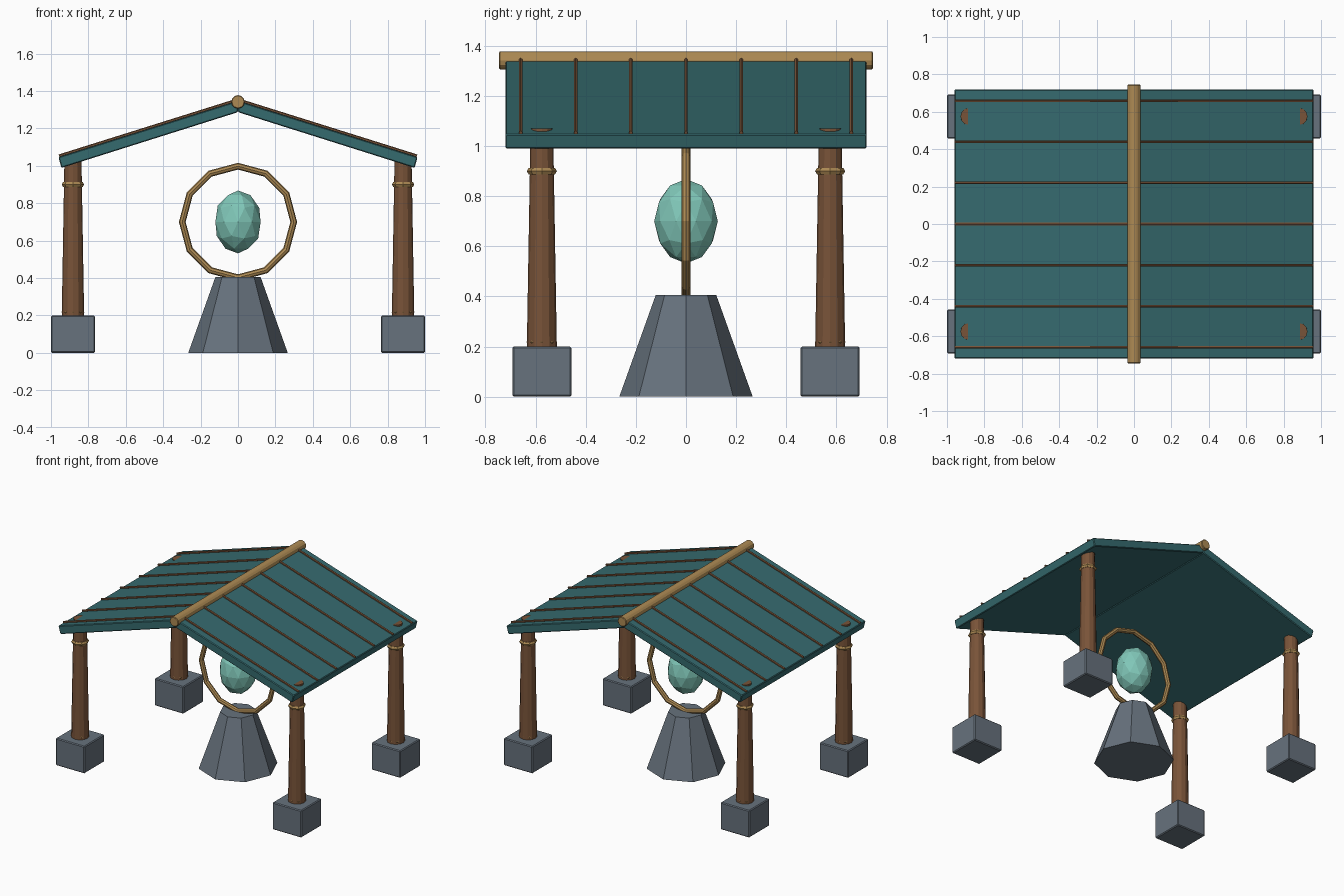
import bpy, bmesh, math
from mathutils import Matrix, Vector

if "Cube" in bpy.data.objects:
    bpy.data.objects.remove(bpy.data.objects["Cube"])


def material(name, rgb):
    m = bpy.data.materials.new(name)
    m.diffuse_color = (*rgb, 1)
    m.use_nodes = True
    m.node_tree.nodes["Principled BSDF"].inputs["Base Color"].default_value = m.diffuse_color
    return m


TEAL = material("teal roof", (0.036, 0.145, 0.157))
GOLD = material("aged gold", (0.42, 0.255, 0.088))
WOOD = material("brown wood", (0.19, 0.087, 0.04))
STONE = material("grey stone", (0.135, 0.168, 0.205))
JADE = material("pale jade", (0.216, 0.57, 0.48))


def finish(name, bm, mat, bevel=0):
    bmesh.ops.recalc_face_normals(bm, faces=bm.faces)
    me = bpy.data.meshes.new(name)
    bm.to_mesh(me)
    bm.free()
    me.materials.append(mat)
    ob = bpy.data.objects.new(name, me)
    bpy.context.collection.objects.link(ob)
    if bevel:
        mod = ob.modifiers.new("soft edges", "BEVEL")
        mod.width, mod.segments = bevel, 1
    return ob


def rod(name, a, b, r1, r2, sides, mat, bevel=0):
    """Straight or tapered rod from a to b."""
    a, b = Vector(a), Vector(b)
    d = b - a
    turn = d.to_track_quat('Z', 'Y').to_matrix().to_4x4()
    bm = bmesh.new()
    bmesh.ops.create_cone(bm, cap_ends=True, segments=sides, radius1=r1, radius2=r2,
                          depth=d.length, matrix=Matrix.Translation((a + b) / 2) @ turn)
    return finish(name, bm, mat, bevel)


def torus(name, centre, major, minor, n, k, mat, upright=False):
    """Faceted ring, lying flat or standing to face the front."""
    bm = bmesh.new()
    rings = []
    for i in range(n):
        t = 2 * math.pi * i / n
        ring = []
        for j in range(k):
            p = 2 * math.pi * j / k
            r, h = major + minor * math.cos(p), minor * math.sin(p)
            u, v = r * math.cos(t), r * math.sin(t)
            co = Vector((u, h, v)) if upright else Vector((u, v, h))
            ring.append(bm.verts.new(co + Vector(centre)))
        rings.append(ring)
    for i in range(n):
        for j in range(k):
            a, b = rings[i], rings[(i + 1) % n]
            bm.faces.new((a[j], b[j], b[(j + 1) % k], a[(j + 1) % k]))
    return finish(name, bm, mat)


# Four columns on stone blocks, each with two gold collars
for sx in (-1, 1):
    for sy in (-1, 1):
        x, y = 0.8825 * sx, 0.575 * sy
        bm = bmesh.new()
        bmesh.ops.create_cube(bm, size=1, matrix=Matrix.Translation((x, y, 0.1))
                              @ Matrix.Diagonal((0.235, 0.235, 0.2, 1)))
        finish("column_base", bm, STONE, 0.006)
        rod("column", (x, y, 0.19), (x, y, 1.07), 0.06, 0.045, 12, WOOD)
        torus("lower_collar", (x, y, 0.218), 0.046, 0.015, 8, 6, GOLD)
        torus("upper_collar", (x, y, 0.9), 0.045, 0.015, 8, 6, GOLD)

# Roof slopes: one slab profile extruded along y, on each side
for s in (-1, 1):
    bm = bmesh.new()
    profile = [(0, 1.348), (0.96, 1.047), (0.944, 0.989), (0, 1.287)]
    face = bm.faces.new([bm.verts.new((s * px, -0.72, pz)) for px, pz in profile])
    out = bmesh.ops.extrude_face_region(bm, geom=[face])
    bmesh.ops.translate(bm, vec=(0, 1.44, 0),
                        verts=[v for v in out["geom"] if isinstance(v, bmesh.types.BMVert)])
    finish("roof_slope", bm, TEAL, 0.005)
    # Thin wooden battens
    for i in range(-3, 4):
        y = 0.22 * i
        rod("roof_batten", (s * 0.01, y, 1.35), (s * 0.957, y, 1.053),
            0.008, 0.008, 6, WOOD)

# Ridge pole
rod("ridge_pole", (0, -0.745, 1.342), (0, 0.745, 1.342), 0.036, 0.036, 12, GOLD, 0.004)

# Central pedestal, ring and floating gem
rod("pedestal", (0, 0, 0), (0, 0, 0.405), 0.266, 0.121, 8, STONE)
torus("gold_ring", (0, 0, 0.7), 0.298, 0.018, 12, 8, GOLD, upright=True)
bm = bmesh.new()
bmesh.ops.create_icosphere(bm, subdivisions=2, radius=1,
                           matrix=Matrix.Translation((0, 0, 0.7))
                           @ Matrix.Diagonal((0.127, 0.127, 0.168, 1)))
finish("gem", bm, JADE)
